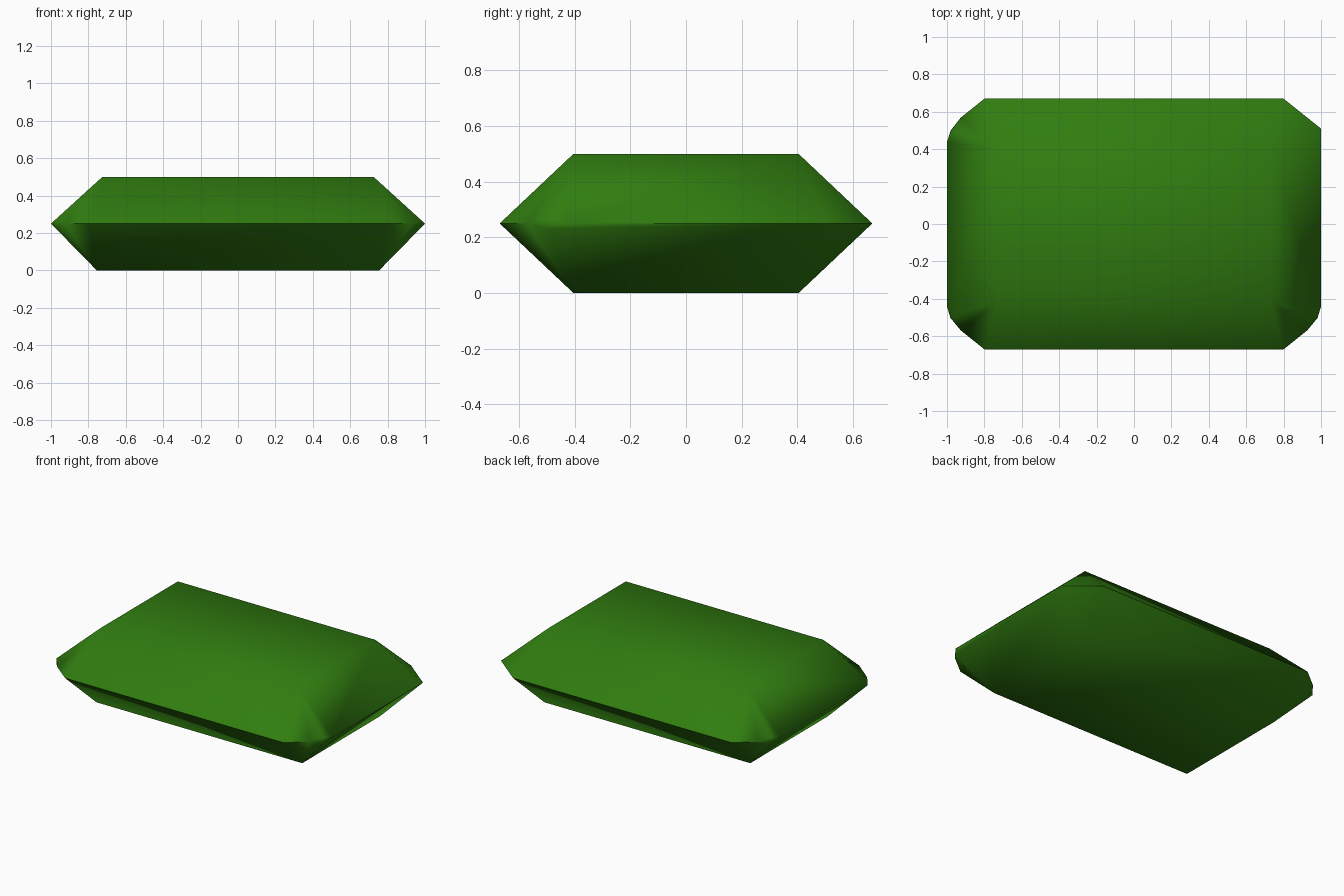
import bpy, bmesh, math
from mathutils import Vector

if "Cube" in bpy.data.objects:
    bpy.data.objects.remove(bpy.data.objects["Cube"])

green = bpy.data.materials.new("gem green")
green.diffuse_color = (0.03, 0.205, 0.005, 1)
green.use_nodes = True
green.node_tree.nodes["Principled BSDF"].inputs["Base Color"].default_value = green.diffuse_color

bm = bmesh.new()
pts = []
# how far each girdle corner is nicked, towards the table and base (0 = left sharp)
nick = {(1, 1): 0.0, (1, -1): 0.075, (-1, -1): 0.075, (-1, 1): 0.085}
for (sx, sy), t in nick.items():
    table = Vector((sx * 0.725, sy * 0.405, 0.5))
    base = Vector((sx * 0.755, sy * 0.405, 0.0))
    long_end = Vector((sx * 0.8, sy * 0.67, 0.25))
    corner = Vector((sx * 1.0, sy * 0.51, 0.25))
    pts += [table, base, long_end]
    if t:
        pts += [corner.lerp(table, t), corner.lerp(base, t),
                corner.lerp(long_end, 0.37), corner - Vector((0, sy * 0.07, 0))]
    else:
        pts.append(corner)

# faceted stone as the hull of its corners
for p in pts:
    bm.verts.new(p)
res = bmesh.ops.convex_hull(bm, input=bm.verts)
loose = [v for v in bm.verts if not v.link_faces]
bmesh.ops.delete(bm, geom=loose, context='VERTS')
bmesh.ops.dissolve_limit(bm, angle_limit=math.radians(1.5), verts=bm.verts, edges=bm.edges)
bmesh.ops.recalc_face_normals(bm, faces=bm.faces)

mesh = bpy.data.meshes.new("cut_gem")
bm.to_mesh(mesh)
bm.free()
mesh.materials.append(green)
gem = bpy.data.objects.new("cut_gem", mesh)
bpy.context.collection.objects.link(gem)

# soft crown and pavilion, sharp girdle
bpy.context.view_layer.objects.active = gem
gem.select_set(True)
bpy.ops.object.shade_smooth_by_angle(angle=math.radians(55))
